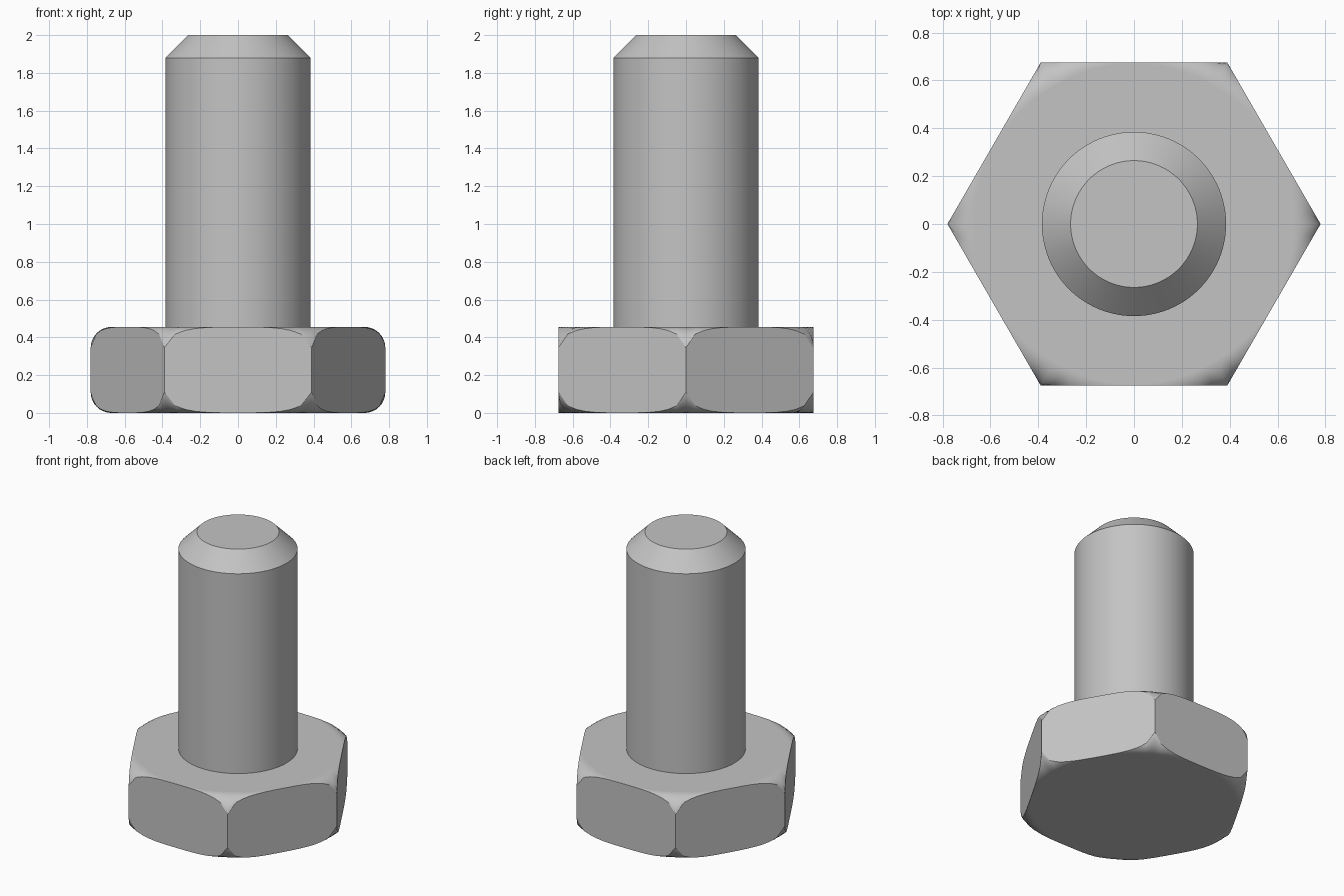
import bpy, bmesh
from math import pi, cos, sin, acos, radians

cube = bpy.data.objects.get("Cube")
if cube:
    bpy.data.objects.remove(cube)

steel = bpy.data.materials.new("steel_grey")
steel.use_nodes = True
colour = (0.55, 0.55, 0.55, 1)
steel.diffuse_color = colour
steel.node_tree.nodes["Principled BSDF"].inputs["Base Color"].default_value = colour

HEAD_TOP = 0.455
CORNER = 0.78
FILLET = 0.11


def finish(name, bm):
    bmesh.ops.recalc_face_normals(bm, faces=bm.faces)
    mesh = bpy.data.meshes.new(name)
    bm.to_mesh(mesh)
    bm.free()
    mesh.materials.append(steel)
    obj = bpy.data.objects.new(name, mesh)
    bpy.context.collection.objects.link(obj)
    return obj


def skin(columns, smooth_rule):
    """Join vertical columns of points round the axis and cap both ends."""
    bm = bmesh.new()
    cols = [[bm.verts.new(p) for p in col] for col in columns]
    for i, a in enumerate(cols):
        b = cols[(i + 1) % len(cols)]
        for j in range(len(a) - 1):
            face = bm.faces.new((a[j], b[j], b[j + 1], a[j + 1]))
            face.smooth = smooth_rule(j)
    for end in (0, -1):
        bm.faces.new([c[end] for c in cols])
    return bm


# Hexagonal head: flat sides whose corners run into a turned, rounded rim
STEPS, ARC = 16, 8
columns = []
for i in range(6 * STEPS):
    a = 2 * pi * i / (6 * STEPS)
    hex_r = CORNER * cos(pi / 6) / cos(a % (pi / 3) - pi / 6)
    inner = CORNER - FILLET
    start = acos(min(1, (hex_r - inner) / FILLET))
    upper = []
    for k in range(ARC + 1):
        t = start + (pi / 2 - start) * k / ARC
        upper.append((inner + FILLET * cos(t), HEAD_TOP - FILLET * (1 - sin(t))))
    lower = [(r, HEAD_TOP - z) for r, z in reversed(upper)]
    columns.append([(r * cos(a), r * sin(a), z) for r, z in lower + upper])
finish("hex_head", skin(columns, lambda j: j != ARC))

# Round shank with a chamfered tip
profile = [(0.385, HEAD_TOP - 0.05), (0.385, 1.88), (0.265, 2.0)]
SIDES = 96
columns = [[(r * cos(2 * pi * i / SIDES), r * sin(2 * pi * i / SIDES), z)
            for r, z in profile] for i in range(SIDES)]
shank = finish("shank", skin(columns, lambda j: True))
bpy.ops.object.select_all(action='DESELECT')
shank.select_set(True)
bpy.context.view_layer.objects.active = shank
bpy.ops.object.shade_smooth_by_angle(angle=radians(30))
